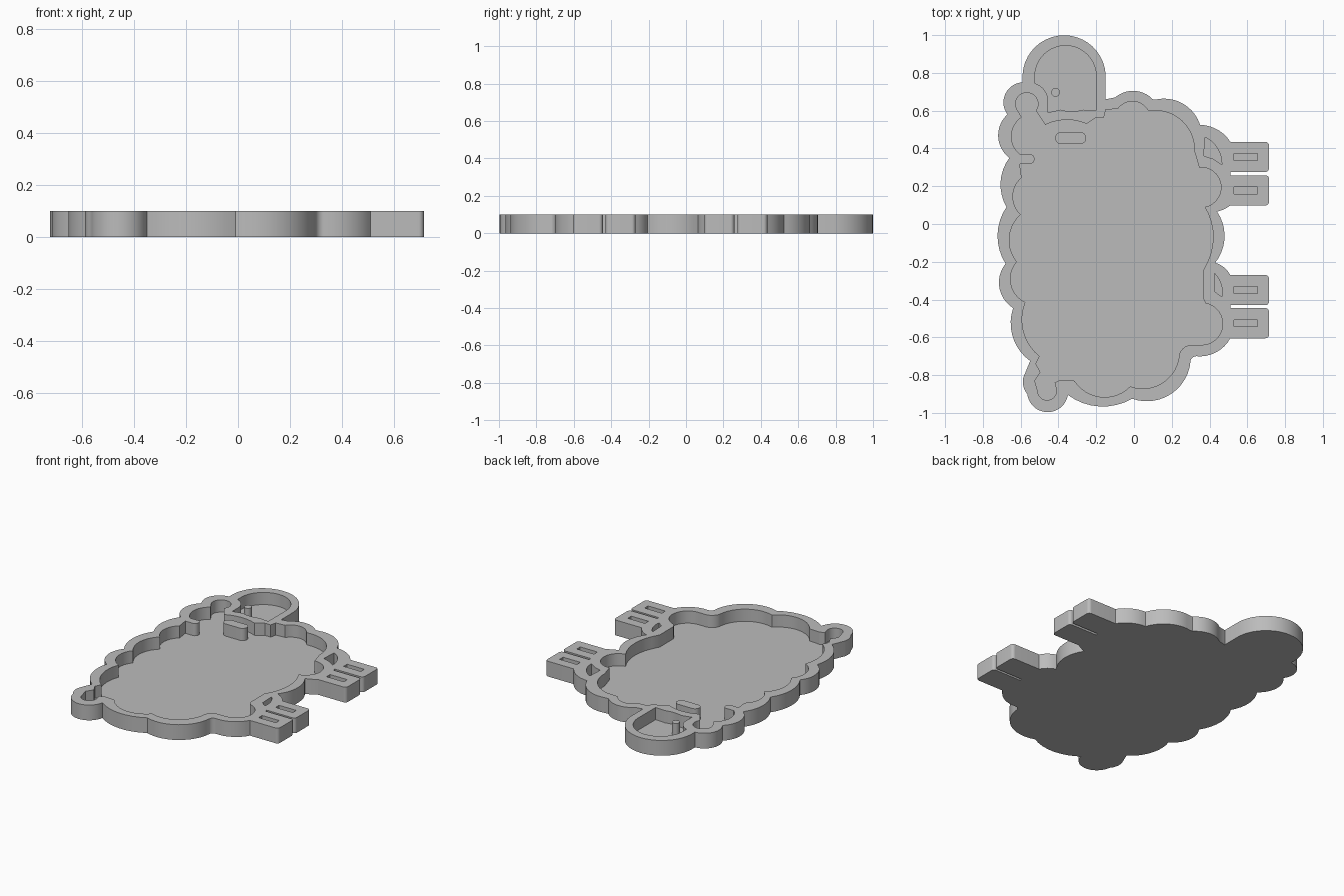
import bpy
import bmesh
import math
from mathutils import Vector

HEIGHT = 0.1
FLOOR = 0.02

default_cube = bpy.data.objects.get("Cube")
if default_cube:
    bpy.data.objects.remove(default_cube, do_unlink=True)

grey = bpy.data.materials.new("plain_grey")
grey.use_nodes = True
colour = (0.5, 0.5, 0.5, 1)
grey.diffuse_color = colour
grey.node_tree.nodes["Principled BSDF"].inputs["Base Color"].default_value = colour


def trace(corners):
    """Closed counter-clockwise outline; the third value bows the edge that follows outward."""
    outline = []
    for index, (x, y, bulge) in enumerate(corners):
        start = Vector((x, y))
        end = Vector(corners[(index + 1) % len(corners)][:2])
        outline.append(start)
        if not bulge:
            continue
        chord = end - start
        left = Vector((-chord.y, chord.x))
        centre = (start + end) / 2 + left * (1 - bulge * bulge) / (4 * bulge)
        sweep = 4 * math.atan(bulge)
        steps = max(3, math.ceil(abs(sweep) / math.radians(9)))
        spoke = start - centre
        for step in range(1, steps):
            angle = sweep * step / steps
            c, s = math.cos(angle), math.sin(angle)
            outline.append(centre + Vector((spoke.x * c - spoke.y * s,
                                            spoke.x * s + spoke.y * c)))
    return outline


def prism(name, outlines, bottom, top):
    """Upright solid with one block for each outline."""
    bm = bmesh.new()
    for corners in outlines:
        outline = trace(corners)
        low = [bm.verts.new((p.x, p.y, bottom)) for p in outline]
        high = [bm.verts.new((p.x, p.y, top)) for p in outline]
        bm.faces.new(list(reversed(low)))
        bm.faces.new(high)
        for i in range(len(low)):
            j = (i + 1) % len(low)
            bm.faces.new((low[i], low[j], high[j], high[i]))
    mesh = bpy.data.meshes.new(name)
    bm.to_mesh(mesh)
    bm.free()
    mesh.materials.append(grey)
    obj = bpy.data.objects.new(name, mesh)
    bpy.context.collection.objects.link(obj)
    return obj


def leg(y):
    """Outline of one leg with rounded foot corners."""
    return [(0.51, y - 0.08, 0), (0.695, y - 0.08, 0.41), (0.715, y - 0.06, 0),
            (0.715, y + 0.06, 0.41), (0.695, y + 0.08, 0), (0.51, y + 0.08, 0)]


def slot(y):
    """Narrow rectangular pocket inside a leg."""
    return [(0.53, y - 0.018, 0), (0.655, y - 0.018, 0),
            (0.655, y + 0.018, 0), (0.53, y + 0.018, 0)]


back_legs = (-0.525, -0.35)
front_legs = (0.178, 0.355)

# Outer silhouette: head, woolly back, tail, then belly and legs
head = [(-0.15, 0.66, 0), (-0.15, 0.79, 0.95), (-0.59, 0.79, 0)]
back = [(-0.59, 0.75, 0.6), (-0.67, 0.58, 0.47), (-0.66, 0.35, 0.3),
        (-0.675, 0.09, 0.3), (-0.68, -0.21, 0.45), (-0.64, -0.445, 0.33)]
tail = [(-0.55, -0.725, 0), (-0.585, -0.81, 0.25), (-0.565, -0.9, 0.87)]
rump = [(-0.35, -0.905, 0.3), (-0.01, -0.925, 0.5), (0.3, -0.72, -0.3),
        (0.33, -0.7, 0.3)]
belly = [(0.51, -0.27, 0.2), (0.43, -0.205, 0.33), (0.44, 0.065, 0.1)]
chest = [(0.51, 0.435, 0.25), (0.35, 0.525, 0.38), (0.12, 0.66, 0),
         (0.1, 0.66, 0.4), (-0.1, 0.67, 0)]
silhouette = (head + back + tail + rump + leg(back_legs[0]) + leg(back_legs[1])
              + belly + leg(front_legs[0]) + leg(front_legs[1]) + chest)

# Body pocket, in the same order
neck_inner = [(-0.16, 0.565, 0), (-0.2, 0.565, 0), (-0.25, 0.53, 0.22),
              (-0.47, 0.525, 0), (-0.52, 0.6, 2), (-0.615, 0.6, 0)]
back_inner = [(-0.595, 0.565, 0.5), (-0.605, 0.37, 0), (-0.55, 0.37, -0.9),
              (-0.55, 0.318, 0), (-0.605, 0.318, 0), (-0.595, 0.245, 0.45),
              (-0.6, 0.05, 0.4), (-0.62, -0.2, 0.5), (-0.575, -0.415, 0.33)]
tail_inner = [(-0.5, -0.7, 0), (-0.52, -0.74, 0), (-0.495, -0.785, 0),
              (-0.525, -0.83, 0), (-0.51, -0.885, 1), (-0.41, -0.88, 0),
              (-0.42, -0.84, 0), (-0.39, -0.825, 0)]
rump_inner = [(-0.315, -0.83, 0.48), (-0.02, -0.86, 0.5), (0.24, -0.69, -0.3),
              (0.3, -0.64, 0), (0.36, -0.64, 0.9)]
belly_inner = [(0.38, -0.42, 0), (0.365, -0.39, 0), (0.365, -0.25, 0),
               (0.39, -0.2, 0.25), (0.375, 0.09, 0.95), (0.345, 0.3, 0)]
chest_inner = [(0.32, 0.385, 0.42), (0.12, 0.6, 0), (0.075, 0.6, 0.55),
               (-0.085, 0.61, 0), (-0.15, 0.605, 0), (-0.155, 0.58, 0)]
body_pocket = (neck_inner + back_inner + tail_inner + rump_inner
               + belly_inner + chest_inner)

# Face pocket and the small pockets above the legs
face_pocket = [(-0.2, 0.6, 0), (-0.2, 0.79, 0.95), (-0.525, 0.79, 0),
               (-0.525, 0.745, -0.3), (-0.455, 0.66, 0), (-0.455, 0.59, 0),
               (-0.39, 0.605, 0.15), (-0.27, 0.605, 0)]
front_hip_pocket = [(0.375, 0.46, 0), (0.37, 0.36, 0), (0.42, 0.345, 0),
                    (0.465, 0.315, 0.3)]
back_hip_pocket = [(0.425, -0.26, 0), (0.43, -0.36, 0), (0.465, -0.385, 0.25)]
pockets = [body_pocket, face_pocket, front_hip_pocket, back_hip_pocket]
pockets += [slot(y) for y in back_legs + front_legs]

# Tray body with the pockets cut down to a thin floor
tray = prism("sheep_tray", [silhouette], 0, HEIGHT)
cutter = prism("pocket_cutter", pockets, FLOOR, HEIGHT * 2)
cutter.hide_render = True
cut = tray.modifiers.new("pockets", "BOOLEAN")
cut.operation = "DIFFERENCE"
cut.solver = "EXACT"
cut.object = cutter
bpy.context.view_layer.objects.active = tray
bpy.ops.object.modifier_apply(modifier=cut.name)
bpy.data.objects.remove(cutter, do_unlink=True)

# Raised eye and ear standing on the floor
eye = prism("eye_post", [[(-0.392, 0.697, 1), (-0.438, 0.697, 1)]],
            FLOOR / 2, HEIGHT)
ear = prism("ear_ridge", [[(-0.385, 0.423, 0), (-0.285, 0.423, 1),
                           (-0.285, 0.487, 0), (-0.385, 0.487, 1)]],
            FLOOR / 2, HEIGHT)

# Smooth rounded walls, keep rims sharp
for obj in (tray, eye, ear):
    bpy.ops.object.select_all(action="DESELECT")
    obj.select_set(True)
    bpy.context.view_layer.objects.active = obj
    bpy.ops.object.shade_smooth_by_angle(angle=math.radians(30))
